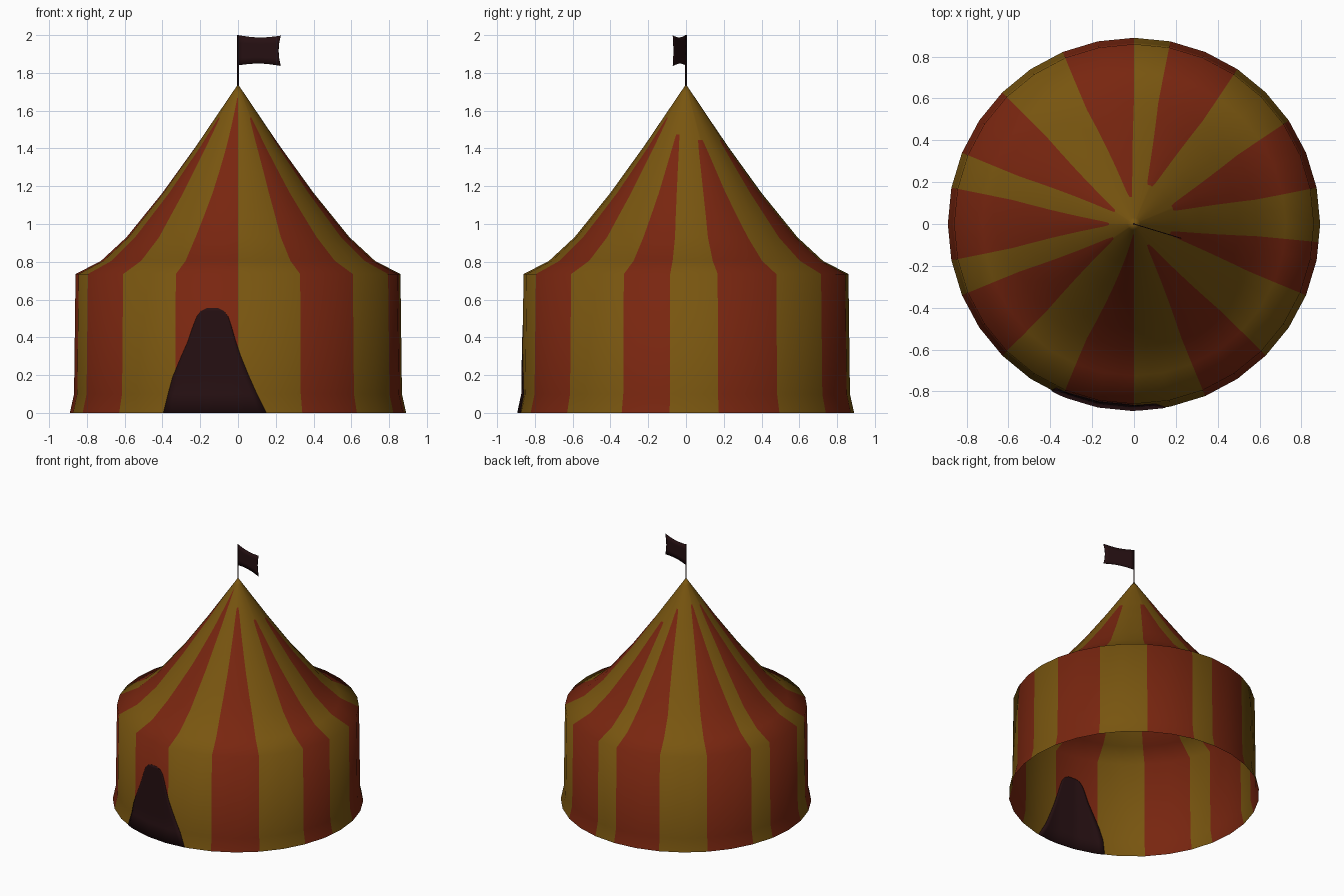
import bpy, bmesh, math

if "Cube" in bpy.data.objects:
    bpy.data.objects.remove(bpy.data.objects["Cube"])


def material(name, rgb):
    m = bpy.data.materials.new(name)
    m.diffuse_color = (*rgb, 1)
    m.use_nodes = True
    m.node_tree.nodes["Principled BSDF"].inputs["Base Color"].default_value = m.diffuse_color
    return m


YELLOW = material("mustard yellow", (0.19, 0.092, 0.005))
RED = material("brick red", (0.19, 0.019, 0.005))
DARK = material("dark maroon", (0.019, 0.005, 0.006))


def interp(x, pts):
    """Piecewise linear lookup in ascending (x, y) points."""
    for (x0, y0), (x1, y1) in zip(pts, pts[1:]):
        if x <= x1:
            return y0 + (y1 - y0) * (x - x0) / (x1 - x0)
    return pts[-1][1]


def on_canvas(r, ang, z):
    """Point on a 32-sided ring of the given corner radius."""
    step = math.pi / 16
    r *= math.cos(step / 2) / math.cos(ang % step - step / 2)
    return (r * math.cos(ang), r * math.sin(ang), z)


def grid_object(name, rows, mats, pick=None, closed=False, thick=0):
    bm = bmesh.new()
    vs = [[bm.verts.new(p) for p in row] for row in rows]
    n = len(rows[0])
    for i in range(len(rows) - 1):
        for j in range(n if closed else n - 1):
            k = (j + 1) % n
            f = bm.faces.new((vs[i][j], vs[i][k], vs[i + 1][k], vs[i + 1][j]))
            f.smooth = True
            f.material_index = pick(i, j) if pick else 0
    bmesh.ops.remove_doubles(bm, verts=bm.verts, dist=1e-5)
    me = bpy.data.meshes.new(name)
    bm.to_mesh(me)
    bm.free()
    for m in mats:
        me.materials.append(m)
    ob = bpy.data.objects.new(name, me)
    bpy.context.collection.objects.link(ob)
    if thick:
        s = ob.modifiers.new("thickness", "SOLIDIFY")
        s.thickness, s.offset = thick, 0
    return ob


# Tent canvas: 64 columns, red stripes as (start, end, pivot, tip radius)
N = 64
stripes = [(2, 6, 4, .19), (10, 14, 12, .19), (16, 20, 17, .13), (24, 28, 26, .11),
           (30, 34, 32, .12), (36, 40, 38, .12), (44, 48, 48, .05),
           (52, 56, 54, .12), (60, 63, 61.5, .17)]
roof = [(0, 1.74), (.22, 1.415), (.40, 1.165), (.59, .93), (.725, .805), (.86, .735)]
radii = [.725, .59, .5, .4, .32, .26, .22, .2, .18, .16, .14, .13, .12, .11,
         .09, .07, .05, .03, 0]
profile = [(.89, 0), (.868, .1), (.86, .735)] + [(r, interp(r, roof)) for r in radii]


def column_angles(r):
    """Stripe columns narrow towards their tips on the roof."""
    knots = []
    for a, b, c, tip in stripes:
        s = min(1, max(0, (r - tip) / (.6 - tip)))
        f = max(.2, s ** .3)
        knots += [(a, c + (a - c) * f), (b, c + (b - c) * f)]
    knots = [(knots[-1][0] - N, knots[-1][1] - N)] + knots + [(knots[0][0] + N, knots[0][1] + N)]
    return [interp(k, knots) * 2 * math.pi / N for k in range(N)]


def stripe_colour(i, j):
    r = (profile[i][0] + profile[i + 1][0]) / 2
    return int(any(a <= j < b and r > tip for a, b, c, tip in stripes))


grid_object("tent_canvas",
            [[on_canvas(r, a, z) for a in column_angles(r)] for r, z in profile],
            [YELLOW, RED], stripe_colour, closed=True)

# Doorway: thin plate following the wall, rows of (z, left x, right x)
door = [(0, -.395, .15), (.1, -.37, .10), (.19, -.345, .06), (.3, -.30, .015),
        (.38, -.265, -.012), (.46, -.238, -.035), (.51, -.218, -.052),
        (.54, -.195, -.075), (.555, -.165, -.105)]
rows = []
for z, x0, x1 in door:
    r = interp(z, [(0, .89), (.1, .868), (.735, .86)])
    a0, a1 = (-math.pi / 2 + math.asin(x / r) for x in (x0, x1))
    rows.append([on_canvas(r, a0 + (a1 - a0) * k / 14, z) for k in range(15)])
grid_object("doorway", rows, [DARK], thick=.009)

# Flag pole
bpy.ops.mesh.primitive_cylinder_add(vertices=8, radius=.005, depth=.28, location=(0, 0, 1.86))
pole = bpy.context.object
pole.name = "flag_pole"
pole.data.materials.append(DARK)

# Flag with pinched edges, swung slightly to the front
rows = []
for v in (-1, -.5, 0, .5, 1):
    row = []
    for k in range(9):
        u = k / 8
        d = .236 * u * (1 - .05 * (1 - v * v))
        h = .08 - .011 * math.sin(math.pi * u)
        row.append((d * .957, -d * .29, 1.92 + v * h - .003 * u))
    rows.append(row)
grid_object("flag", rows, [DARK], thick=.004)
